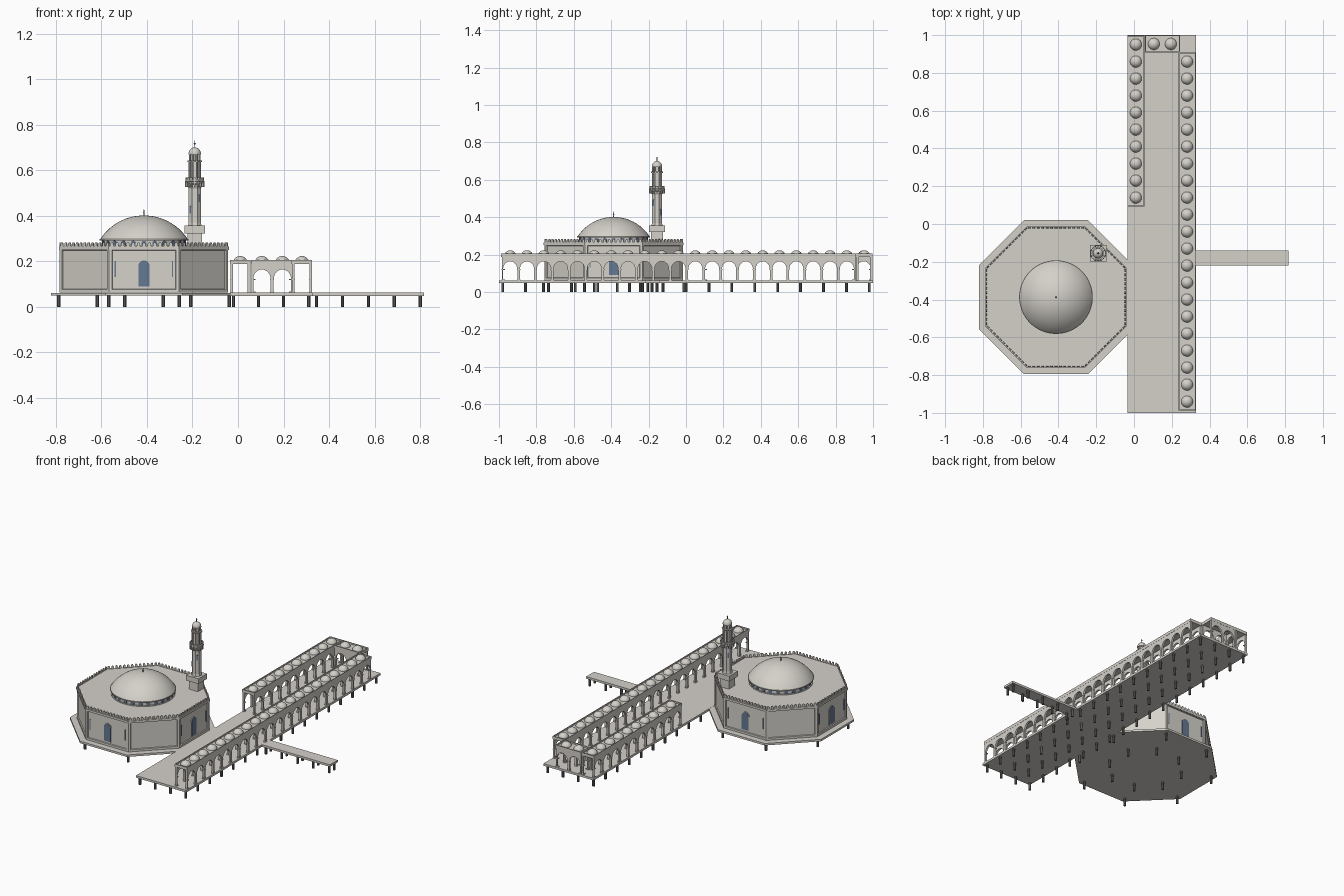
import bpy, bmesh
from math import pi, sin, cos, tan, asin
from mathutils import Matrix

cube = bpy.data.objects.get("Cube")
if cube:
    bpy.data.objects.remove(cube)


def material(name, rgb):
    m = bpy.data.materials.new(name)
    m.use_nodes = True
    m.diffuse_color = (*rgb, 1)
    m.node_tree.nodes["Principled BSDF"].inputs["Base Color"].default_value = (*rgb, 1)
    return m


STONE = material("warm stone", (0.66, 0.635, 0.59))
PANEL = material("pale panel", (0.67, 0.65, 0.595))
GLASS = material("blue glass", (0.13, 0.19, 0.29))
PILE = material("dark pile", (0.15, 0.145, 0.145))

# Maps profile axes: u -> y, v -> z, thickness -> x
UPRIGHT = Matrix(((0, 0, 1, 0), (1, 0, 0, 0), (0, 1, 0, 0), (0, 0, 0, 1)))
ID = Matrix()


def at(x, y, z=0, turn=0):
    return Matrix.Translation((x, y, z)) @ Matrix.Rotation(turn, 4, 'Z')


def prism(bm, pts, m, thick):
    low = [bm.verts.new(m @ Matrix.Translation((u, v, 0)).translation) for u, v in pts]
    high = [bm.verts.new(m @ Matrix.Translation((u, v, thick)).translation) for u, v in pts]
    faces = [bm.faces.new(low[::-1]), bm.faces.new(high)]
    for i in range(len(pts)):
        j = (i + 1) % len(pts)
        faces.append(bm.faces.new((low[i], low[j], high[j], high[i])))
    return faces


def box(bm, x0, x1, y0, y1, z0, z1, m=ID):
    pts = [(x0, y0), (x1, y0), (x1, y1), (x0, y1)]
    return prism(bm, pts, m @ Matrix.Translation((0, 0, z0)), z1 - z0)


def lathe(bm, profile, m, n, smooth=False):
    rings = []
    for r, z in profile:
        count = n if r > 0 else 1
        rings.append([bm.verts.new(m @ Matrix.Translation(
            (r * cos(2 * pi * (i + 0.5) / n), r * sin(2 * pi * (i + 0.5) / n), z)).translation)
            for i in range(count)])
    for a, b in zip(rings, rings[1:]):
        for i in range(n):
            j = (i + 1) % n
            quad = [a[i % len(a)], a[j % len(a)], b[j % len(b)], b[i % len(b)]]
            bm.faces.new(list(dict.fromkeys(quad))).smooth = smooth
    for ring in (rings[0], rings[-1]):
        if len(ring) > 1:
            bm.faces.new(ring)


def cap(radius, height, z, steps):
    # Profile of a spherical cap
    ball = (radius ** 2 + height ** 2) / (2 * height)
    sweep = asin(min(1, radius / ball))
    angles = [sweep * (1 - i / steps) for i in range(steps + 1)]
    return [(ball * sin(a), z + height - ball * (1 - cos(a))) for a in angles]


def octagon(apothem):
    r = apothem / cos(pi / 8)
    return [(r * cos(pi / 4 * (i + 0.5)), r * sin(pi / 4 * (i + 0.5))) for i in range(8)]


def arch(half, z0, spring, steps=10, rise=1.0):
    curve = [(-half * cos(pi * i / steps), spring + rise * half * sin(pi * i / steps))
             for i in range(steps + 1)]
    return [(-half, z0)] + curve + [(half, z0)]


def finish(bm, name, *mats):
    bmesh.ops.recalc_face_normals(bm, faces=bm.faces)
    me = bpy.data.meshes.new(name)
    bm.to_mesh(me)
    bm.free()
    for m in mats:
        me.materials.append(m)
    bpy.context.collection.objects.link(bpy.data.objects.new(name, me))


CX, CY = -0.413, -0.387
DECK, ROOF, APO = 0.062, 0.262, 0.37
HALF = APO * tan(pi / 8)

# Decks
bm = bmesh.new()
box(bm, -0.035, 0.327, -1, 1, 0.048, DECK)
finish(bm, "courtyard_deck", STONE)
bm = bmesh.new()
box(bm, 0.327, 0.817, -0.22, -0.14, 0.048, DECK)
finish(bm, "pier_deck", STONE)
bm = bmesh.new()
prism(bm, octagon(0.408), at(CX, CY, 0.0485), DECK - 0.049)
finish(bm, "hall_deck", STONE)

# Piles under every deck
bm = bmesh.new()
spots = [(-0.02 + 0.11 * i, -0.98 + 0.1225 * j) for i in range(4) for j in range(17)]
spots += [(0.345 + 0.114 * i, y) for i in range(5) for y in (-0.205, -0.155)]
for r in (0.406, 0.222):
    spots += [(CX + r * cos(pi / 4 * (k + 0.5)), CY + r * sin(pi / 4 * (k + 0.5))) for k in range(8)]
for x, y in spots:
    lathe(bm, [(0.008, 0), (0.008, 0.05)], at(x, y), 8)
finish(bm, "piles", PILE)

# Octagonal hall with recessed wall panels
bm = bmesh.new()
walls = prism(bm, octagon(APO), at(CX, CY, DECK), ROOF - DECK)[2:]
bmesh.ops.recalc_face_normals(bm, faces=bm.faces)
bmesh.ops.inset_individual(bm, faces=walls, thickness=0.019, depth=0)
bmesh.ops.inset_individual(bm, faces=walls, thickness=0.003, depth=-0.006)
for f in walls:
    f.material_index = 1
finish(bm, "hall_walls", STONE, PANEL)

# Cornice and merlons
bm = bmesh.new()
prism(bm, octagon(APO + 0.004), at(CX, CY, ROOF - 0.012), 0.014)
N = 13
for k in range(8):
    m = at(CX, CY, 0, k * pi / 4)
    box(bm, APO - 0.006, APO, -HALF, HALF, ROOF, ROOF + 0.004, m)
    for i in range(N):
        y = (i + 0.5 - N / 2) * 2 * HALF / N
        prism(bm, [(y - 0.007, ROOF), (y + 0.007, ROOF), (y + 0.007, ROOF + 0.014),
                   (y + 0.003, ROOF + 0.021), (y - 0.003, ROOF + 0.021), (y - 0.007, ROOF + 0.014)],
              m @ Matrix.Translation((APO - 0.006, 0, 0)) @ UPRIGHT, 0.006)
finish(bm, "hall_merlons", STONE)

# Windows on the four main walls
frames, panes = bmesh.new(), bmesh.new()
for k in range(4):
    m = at(CX, CY, 0, k * pi / 2) @ Matrix.Translation((APO - 0.007, 0, 0)) @ UPRIGHT
    prism(frames, arch(0.029, 0.086, 0.178), m, 0.004)
    prism(panes, arch(0.025, 0.09, 0.178), m, 0.006)
    for side in (-1, 1):
        u = side * 0.126
        prism(panes, [(u - 0.0025, 0.13), (u + 0.0025, 0.13), (u + 0.0025, 0.2), (u - 0.0025, 0.2)], m, 0.004)
finish(frames, "window_frames", STONE)
finish(panes, "window_panes", GLASS)

# Main dome on a windowed drum
bm = bmesh.new()
lathe(bm, [(0.182, ROOF), (0.182, 0.291), (0.195, 0.291), (0.195, 0.297)], at(CX, CY), 48)
lathe(bm, [(0.19, ROOF), (0.19, ROOF + 0.006)], at(CX, CY), 48)
finish(bm, "dome_drum", STONE)
bm = bmesh.new()
for k in range(24):
    m = at(CX, CY, 0, pi / 12 * k) @ Matrix.Translation((0.18, 0, 0)) @ UPRIGHT
    prism(bm, arch(0.011, 0.268, 0.279, 6), m, 0.005)
finish(bm, "drum_windows", GLASS)
bm = bmesh.new()
lathe(bm, cap(0.193, 0.104, 0.297, 14), at(CX, CY), 48, True)
finish(bm, "main_dome", STONE)
bm = bmesh.new()
lathe(bm, [(0.004, 0.398), (0.002, 0.41), (0.004, 0.416), (0.002, 0.42), (0, 0.435)], at(CX, CY), 8)
finish(bm, "dome_finial", PILE)

# Minaret
MX, MY = -0.19, -0.155
tower = at(MX, MY)
bm = bmesh.new()
box(bm, -0.032, 0.032, -0.032, 0.032, ROOF - 0.01, 0.322, tower)
box(bm, -0.044, 0.044, -0.044, 0.044, 0.322, 0.356, tower)
lathe(bm, [(0.032, 0.356), (0.029, 0.37), (0.029, 0.52), (0.033, 0.528), (0.033, 0.536), (0.04, 0.542),
           (0.04, 0.548), (0.044, 0.552), (0.044, 0.558), (0.02, 0.558), (0.02, 0.635),
           (0.033, 0.635), (0.035, 0.643), (0.016, 0.643), (0.016, 0.668), (0.029, 0.668), (0.029, 0.674)],
      tower, 8)
for k in range(8):
    m = at(MX, MY, 0, pi / 4 * (k + 0.5))
    for r, z0, z1 in ((0.025, 0.558, 0.635), (0.023, 0.643, 0.668)):
        lathe(bm, [(0.0045, z0), (0.0045, z1)], m @ Matrix.Translation((r, 0, 0)), 8)
    for turn in (0, pi / 8):
        b = at(MX, MY, 0, pi / 4 * k + turn)
        box(bm, 0.036, 0.041, -0.005, 0.005, 0.558, 0.568, b)
        box(bm, 0.033, 0.042, -0.003, 0.003, 0.526, 0.552, b)
finish(bm, "minaret", STONE)
bm = bmesh.new()
lathe(bm, cap(0.027, 0.026, 0.674, 8), tower, 24, True)
finish(bm, "minaret_dome", STONE)
bm = bmesh.new()
lathe(bm, [(0.002, 0.698), (0.002, 0.712), (0.005, 0.716), (0.002, 0.72), (0, 0.73)], tower, 8)
finish(bm, "minaret_finial", PILE)
bm = bmesh.new()
for k in range(4):
    m = at(MX, MY, 0, (k + 0.5) * pi / 2) @ Matrix.Translation((0.023, 0, 0)) @ UPRIGHT
    z = 0.41 + 0.05 * (k % 2)
    prism(bm, arch(0.004, z, z + 0.03, 6), m, 0.0055)
finish(bm, "minaret_slits", GLASS)


# Domed arcades: arched walls on both long sides, flat roof with low parapet
def arcade(name, x, y, bays, turn=0):
    m, bay, w = at(x, y, 0, turn), 0.09, 0.038
    end = bays * bay / 2
    mids = [(i + 0.5) * bay - end for i in range(bays)]
    outline = [(-end, DECK)]
    for c in mids:
        outline += [(c + u, v) for u, v in arch(0.038, DECK, 0.122, 12, 1.1)]
    outline += [(end, DECK), (end, 0.19), (-end, 0.19)]
    walls, roof, domes = bmesh.new(), bmesh.new(), bmesh.new()
    for side in (-1, 1):
        prism(walls, outline, m @ Matrix.Translation((side * w - 0.006, 0, 0)) @ UPRIGHT, 0.012)
        for i in range(bays + 1):
            p = min(max(i * bay - end, -end + 0.008), end - 0.008)
            for z in (DECK, 0.117):
                box(walls, side * w - 0.007, side * w + 0.007, p - 0.009, p + 0.009, z, z + 0.005, m)
        box(roof, side * 0.043 - 0.002, side * 0.043 + 0.002, -end - 0.003, end + 0.003, 0.196, 0.206, m)
        box(roof, -0.045, 0.045, side * end - 0.003, side * end + 0.003, 0.196, 0.206, m)
    box(roof, -0.045, 0.045, -end - 0.003, end + 0.003, 0.187, 0.197, m)
    for c in mids:
        lathe(domes, [(0.031, 0.196), *cap(0.031, 0.022, 0.201, 6)], m @ Matrix.Translation((0, c, 0)), 20, True)
    finish(walls, name + "_walls", STONE)
    finish(roof, name + "_roof", STONE)
    finish(domes, name + "_domes", STONE)


arcade("left_arcade", 0.281, -0.04, 21)
arcade("right_arcade", 0.01, 0.545, 10)
arcade("back_arcade", 0.15, 0.953, 2, pi / 2)
